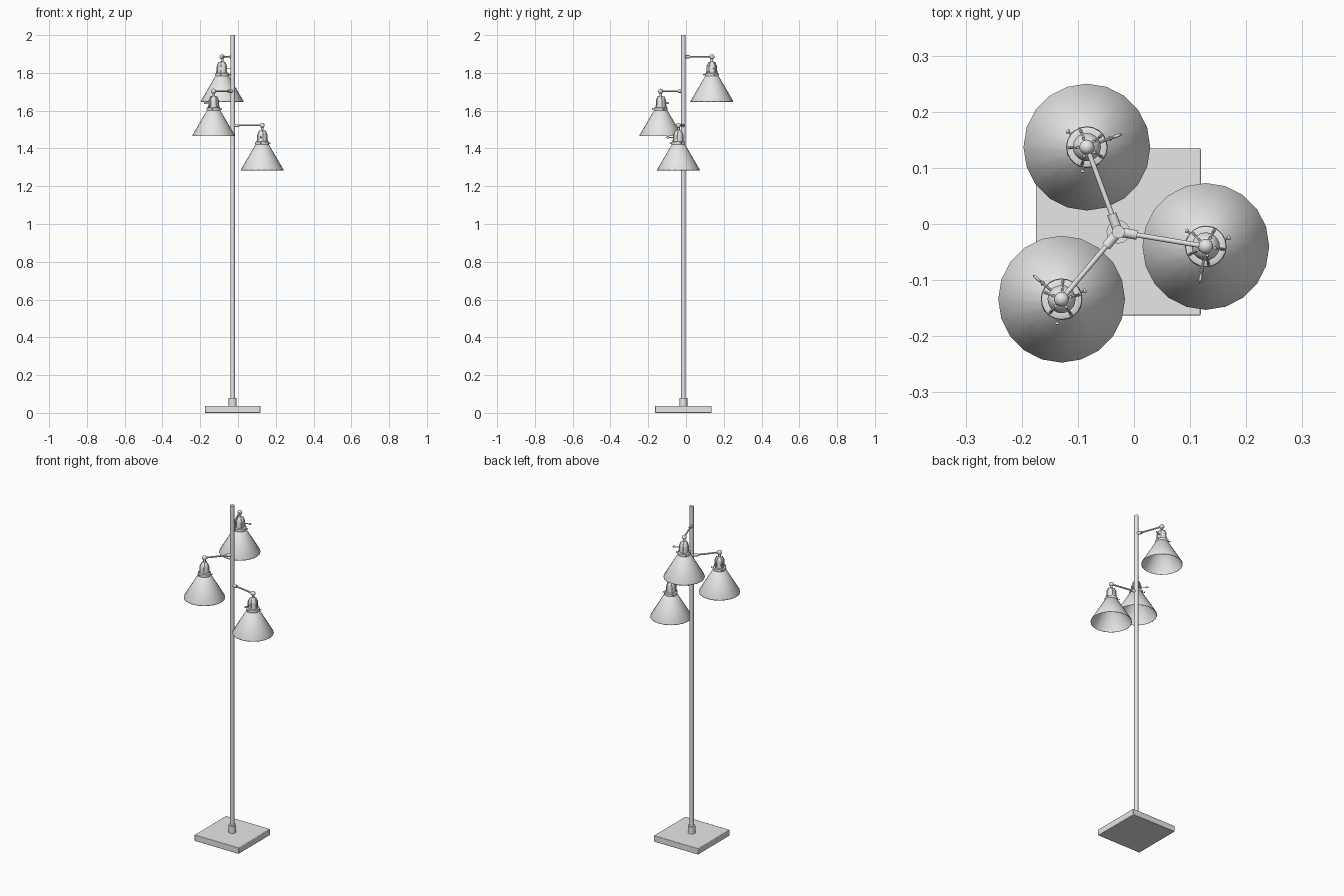
import bpy
import bmesh
from math import cos, sin, radians, pi
from mathutils import Vector, Matrix

default = bpy.data.objects.get("Cube")
if default:
    bpy.data.objects.remove(default, do_unlink=True)

metal = bpy.data.materials.new("light grey metal")
metal.use_nodes = True
grey = (0.8, 0.8, 0.8, 1)
metal.diffuse_color = grey
metal.node_tree.nodes["Principled BSDF"].inputs["Base Color"].default_value = grey


def finish(name, bm, angle=35):
    mesh = bpy.data.meshes.new(name)
    bm.to_mesh(mesh)
    bm.free()
    mesh.materials.append(metal)
    ob = bpy.data.objects.new(name, mesh)
    bpy.context.collection.objects.link(ob)
    bpy.ops.object.select_all(action="DESELECT")
    ob.select_set(True)
    bpy.context.view_layer.objects.active = ob
    bpy.ops.object.shade_smooth_by_angle(angle=radians(angle))
    return ob


def lathe(bm, profile, at, sides=20):
    """Spin a (radius, height) profile about a vertical axis."""
    rings = []
    for r, z in profile:
        rings.append([bm.verts.new(at + Vector((r * cos(2 * pi * i / sides),
                                                r * sin(2 * pi * i / sides), z)))
                      for i in range(sides)])
    for a, b in zip(rings, rings[1:]):
        for i in range(sides):
            j = (i + 1) % sides
            bm.faces.new((a[i], a[j], b[j], b[i]))
    return rings


def rod(bm, a, b, r, sides=12):
    d = b - a
    turn = d.to_track_quat("Z", "Y").to_matrix().to_4x4()
    bmesh.ops.create_cone(bm, cap_ends=True, segments=sides, radius1=r, radius2=r,
                          depth=d.length, matrix=Matrix.Translation((a + b) / 2) @ turn)


def ball(bm, at, r, stretch=(1, 1, 1), spin=0):
    m = (Matrix.Translation(at) @ Matrix.Rotation(spin, 4, "Z")
         @ Matrix.Diagonal((*stretch, 1)))
    bmesh.ops.create_uvsphere(bm, u_segments=14, v_segments=8, radius=r, matrix=m)


def polar(angle, r, z=0):
    return Vector((r * cos(angle), r * sin(angle), z))


POLE = Vector((-0.028, -0.014, 0))

# Base slab
bm = bmesh.new()
bmesh.ops.create_cube(bm, size=1, matrix=Matrix.Translation(POLE + Vector((0, 0, 0.0185)))
                      @ Matrix.Diagonal((0.294, 0.299, 0.037, 1)))
base = finish("base", bm)
bevel = base.modifiers.new("soft edge", "BEVEL")
bevel.width = 0.003
bevel.segments = 2

# Pole and its foot collar
bm = bmesh.new()
rod(bm, POLE + Vector((0, 0, 0.03)), POLE + Vector((0, 0, 2)), 0.0115, 16)
finish("pole", bm)
bm = bmesh.new()
rod(bm, POLE + Vector((0, 0, 0.035)), POLE + Vector((0, 0, 0.08)), 0.021, 16)
finish("pole_collar", bm)


def lamp(name, x, y, rim):
    centre = Vector((x, y, rim))
    out = Vector((x, y, 0)) - POLE
    heading = Vector((1, 0)).angle_signed(out.xy) * -1
    joint = centre + Vector((0, 0, 0.238))
    root = POLE + Vector((0, 0, joint.z))

    # Arm with its sleeve on the pole
    bm = bmesh.new()
    rod(bm, root, joint, 0.0045)
    rod(bm, root, root + polar(heading, 0.034), 0.0085)
    finish(name + "_arm", bm)

    # Ball joint and neck
    bm = bmesh.new()
    ball(bm, joint, 0.0135)
    rod(bm, joint - Vector((0, 0, 0.034)), joint, 0.007)
    finish(name + "_joint", bm)

    # Conical shade, open below
    bm = bmesh.new()
    lathe(bm, [(0.113, 0), (0.113, 0.004), (0.034, 0.139), (0.026, 0.143)], centre)
    shade = finish(name + "_shade", bm)
    thick = shade.modifiers.new("thickness", "SOLIDIFY")
    thick.thickness = 0.0015

    # Socket cap with a closed crown
    bm = bmesh.new()
    rings = lathe(bm, [(0.025, 0.138), (0.025, 0.188), (0.022, 0.2),
                       (0.015, 0.21), (0.008, 0.213)], centre)
    bm.faces.new(rings[-1])
    bm.faces.new(rings[0][::-1])
    finish(name + "_socket", bm)

    # Gallery ring holding the shade
    bm = bmesh.new()
    lathe(bm, [(0.025, 0.136), (0.036, 0.136), (0.037, 0.143), (0.036, 0.15),
               (0.031, 0.152), (0.025, 0.152)], centre)
    finish(name + "_gallery", bm)

    # Ribs running over the cap
    bm = bmesh.new()
    for k in range(5):
        a = heading + 2 * pi * k / 5
        pts = [centre + polar(a, r, z) for r, z in
               ((0.032, 0.15), (0.0265, 0.165), (0.0265, 0.188), (0.016, 0.211))]
        for p, q in zip(pts, pts[1:]):
            rod(bm, p, q, 0.0028, 6)
    finish(name + "_ribs", bm)

    # Thumb screws around the gallery
    bm = bmesh.new()
    for k in range(3):
        a = heading - pi / 2 + 2 * pi * k / 3
        rod(bm, centre + polar(a, 0.03, 0.144), centre + polar(a, 0.043, 0.144), 0.0022, 8)
        ball(bm, centre + polar(a, 0.044, 0.144), 0.0045, (0.6, 1, 1), a)
    finish(name + "_screws", bm)

    # Switch key on the side of the cap
    bm = bmesh.new()
    a = heading - pi / 2
    rod(bm, centre + polar(a, 0.02, 0.175), centre + polar(a, 0.052, 0.175), 0.0025, 8)
    ball(bm, centre + polar(a, 0.057, 0.175), 0.01, (1, 0.3, 0.6), a)
    finish(name + "_switch", bm)


for name, x, y, rim in (("upper_lamp", -0.084, 0.137, 1.647),
                        ("middle_lamp", -0.129, -0.134, 1.465),
                        ("lower_lamp", 0.128, -0.04, 1.284)):
    lamp(name, x, y, rim)
